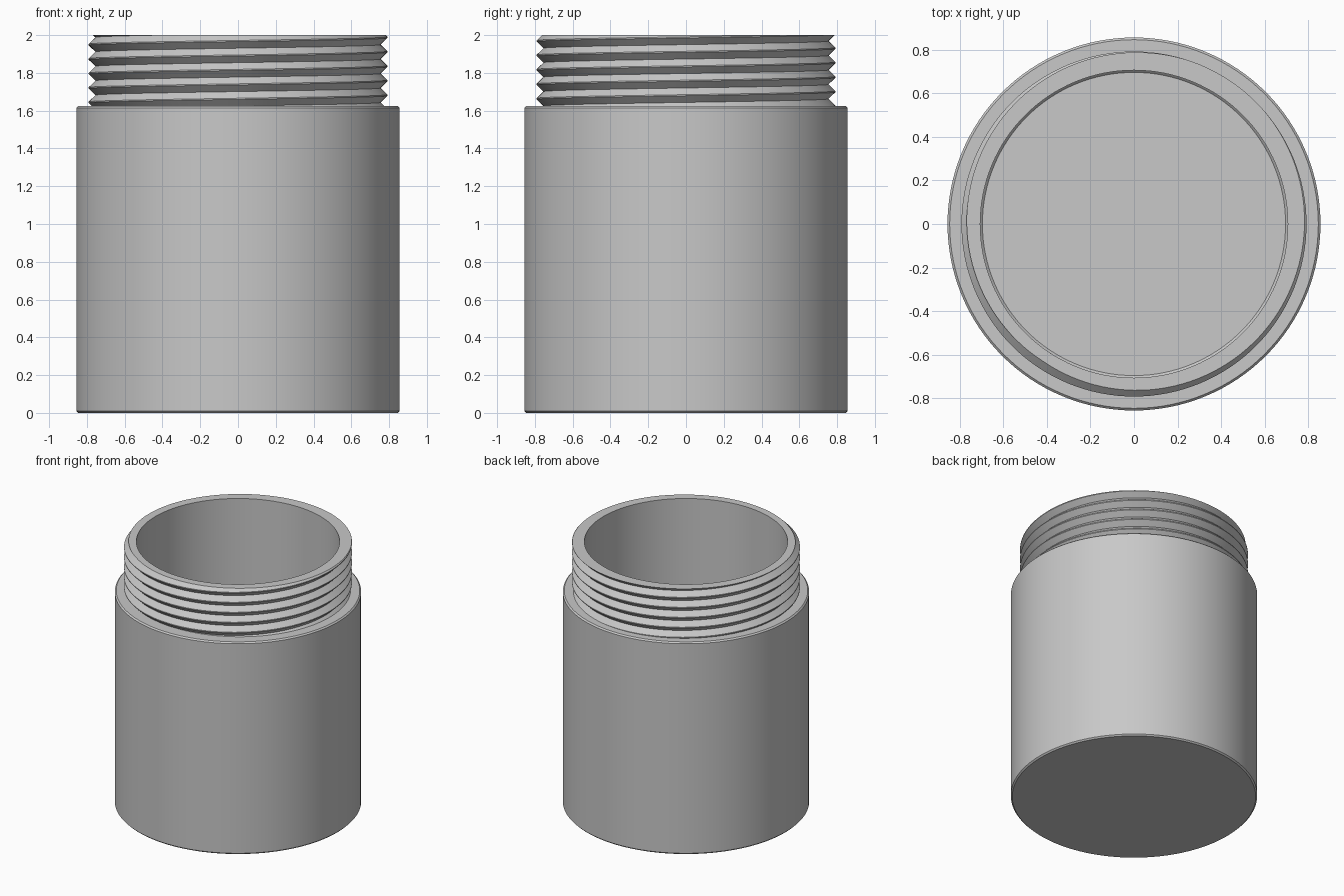
import bpy
import bmesh
import math
from mathutils import Vector

cube = bpy.data.objects.get("Cube")
if cube:
    bpy.data.objects.remove(cube, do_unlink=True)

SEGMENTS = 128
HEIGHT = 2.0
SHOULDER = 1.625
OUTER, INNER = 0.855, 0.705
BEVEL = 0.01
FLOOR = 0.1
PITCH, ROOT, CREST = 0.0765, 0.755, 0.791

grey = bpy.data.materials.new("plain_grey")
grey.use_nodes = True
colour = (0.58, 0.58, 0.58, 1)
grey.diffuse_color = colour
grey.node_tree.nodes["Principled BSDF"].inputs["Base Color"].default_value = colour


def sweep(profile, turns=1, rise=0.0):
    """Turn an (r, z) profile about the z axis, climbing by rise each turn."""
    bm = bmesh.new()
    previous = None
    for i in range(turns * SEGMENTS + 1):
        a = 2 * math.pi * i / SEGMENTS
        lift = rise * i / SEGMENTS
        column = [bm.verts.new((r * math.cos(a), r * math.sin(a), z + lift))
                  for r, z in profile]
        if previous:
            for j in range(len(profile) - 1):
                bm.faces.new((previous[j], column[j], column[j + 1], previous[j + 1]))
        previous = column
    bmesh.ops.remove_doubles(bm, verts=bm.verts, dist=1e-5)
    return bm


def finish(bm, name):
    bmesh.ops.recalc_face_normals(bm, faces=bm.faces)
    mesh = bpy.data.meshes.new(name)
    bm.to_mesh(mesh)
    bm.free()
    mesh.materials.append(grey)
    obj = bpy.data.objects.new(name, mesh)
    bpy.context.collection.objects.link(obj)
    bpy.ops.object.select_all(action='DESELECT')
    obj.select_set(True)
    bpy.context.view_layer.objects.active = obj
    bpy.ops.object.shade_smooth_by_angle(angle=math.radians(30))


def clip(bm, z, direction):
    """Cut away everything beyond height z and return the cut edges."""
    cut = bmesh.ops.bisect_plane(
        bm, geom=bm.verts[:] + bm.edges[:] + bm.faces[:], dist=1e-6,
        plane_co=(0, 0, z), plane_no=(0, 0, direction), clear_outer=True)
    return [e for e in cut["geom_cut"] if isinstance(e, bmesh.types.BMEdge)]


def extrude_to(bm, edges, radius, z):
    """Extrude a loop of edges onto a circle."""
    new = bmesh.ops.extrude_edge_only(bm, edges=edges)["geom"]
    for v in [g for g in new if isinstance(g, bmesh.types.BMVert)]:
        flat = Vector((v.co.x, v.co.y, 0)).normalized() * radius
        v.co = (flat.x, flat.y, z)
    return [g for g in new if isinstance(g, bmesh.types.BMEdge)
            and all(abs(v.co.xy.length - radius) < 1e-4 and abs(v.co.z - z) < 1e-4
                    for v in g.verts)]


# Hollow body: bevelled outside, shoulder, inner wall and floor
body = [(0, 0), (OUTER - BEVEL, 0), (OUTER, BEVEL),
        (OUTER, SHOULDER - BEVEL), (OUTER - BEVEL, SHOULDER),
        (ROOT - 0.015, SHOULDER), (INNER, HEIGHT - 0.005),
        (INNER, FLOOR + BEVEL), (INNER - BEVEL, FLOOR), (0, FLOOR)]
finish(sweep(body), "jar_body")

# Threaded neck: one pitch of thread wound upwards, trimmed flat at both ends
start = 1.988 - 6 * PITCH
thread = [(ROOT, start - PITCH / 2), (CREST, start - 0.003),
          (CREST, start + 0.003), (ROOT, start + PITCH / 2)]
neck = sweep(thread, turns=7, rise=PITCH)
clip(neck, SHOULDER - 0.005, -1)
top_edges = clip(neck, HEIGHT, 1)

# Flat rim and inner lip
rim = extrude_to(neck, top_edges, INNER, HEIGHT)
extrude_to(neck, rim, INNER, HEIGHT - 0.005)
finish(neck, "threaded_neck")
